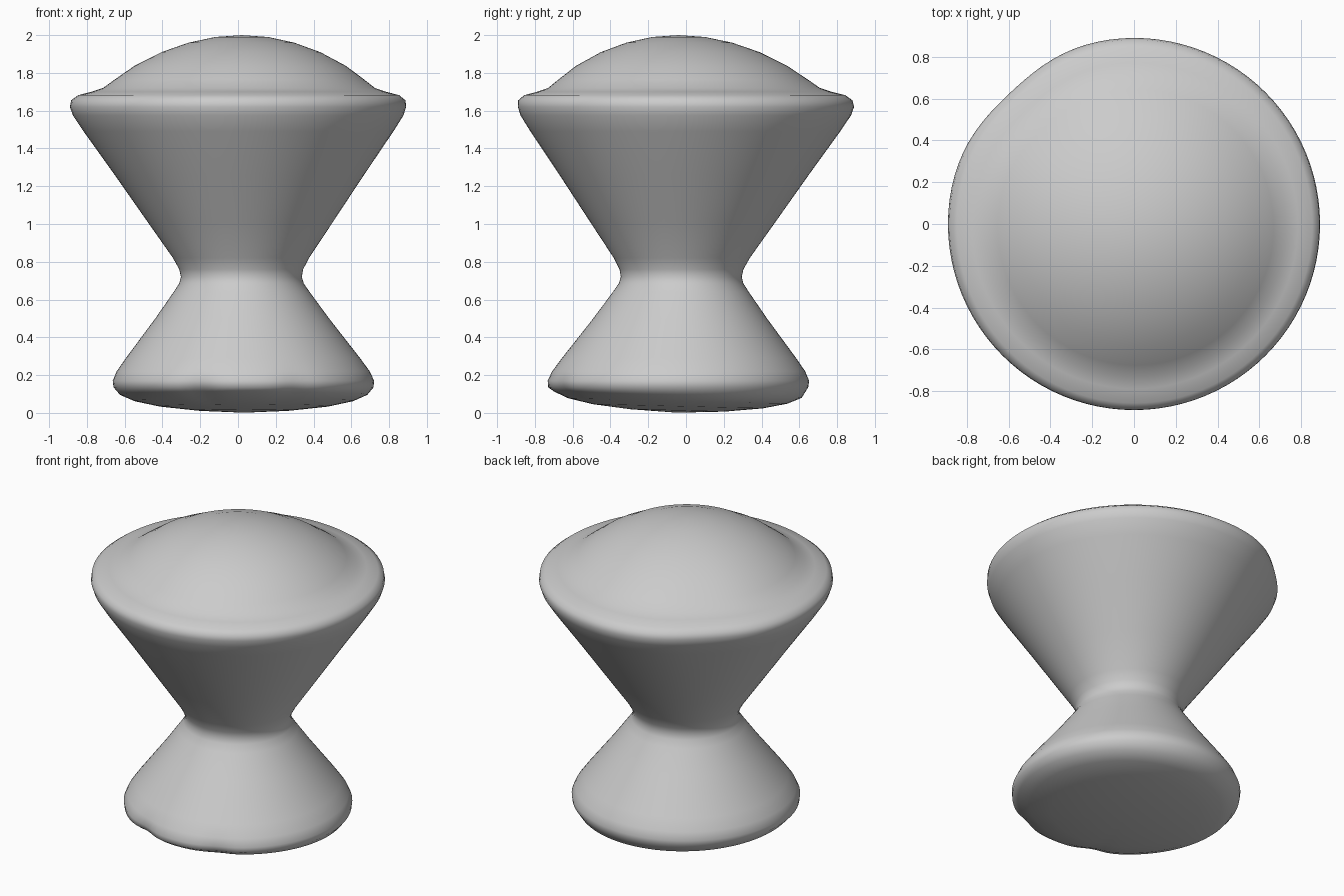
import bpy, bmesh, math
from mathutils import Vector

cube = bpy.data.objects.get("Cube")
if cube:
    bpy.data.objects.remove(cube, do_unlink=True)

SEGMENTS = 96

clay = bpy.data.materials.new("plain grey")
clay.use_nodes = True
clay.diffuse_color = (0.6, 0.6, 0.6, 1)
clay.node_tree.nodes["Principled BSDF"].inputs["Base Color"].default_value = (0.6, 0.6, 0.6, 1)

# Radius and height from the underside up to the crown
profile = [(0.25, 0.012), (0.45, 0.034), (0.58, 0.062), (0.655, 0.095),
           (0.688, 0.135), (0.692, 0.17), (0.67, 0.22), (0.62, 0.29), (0.46, 0.5),
           (0.36, 0.64), (0.33, 0.685), (0.32, 0.72), (0.328, 0.76), (0.36, 0.82),
           (0.49, 1.01), (0.66, 1.26), (0.82, 1.49), (0.875, 1.575), (0.89, 1.62),
           (0.885, 1.655), (0.85, 1.682), (0.78, 1.7), (0.72, 1.72), (0.66, 1.765),
           (0.56, 1.837), (0.42, 1.91), (0.28, 1.96), (0.14, 1.99)]


def centre(z):
    """Axis drifts slightly between base, rim and crown."""
    if z < 1.62:
        t = z / 1.62
        return Vector((0.032 * (1 - t), -0.045 * (1 - t), z))
    t = (z - 1.62) / 0.38
    return Vector((0.02 * t, -0.04 * t, z))


def bump(angle, at, width):
    d = (angle - math.radians(at) + math.pi) % math.tau - math.pi
    return math.exp(-(d / math.radians(width)) ** 2)


def radius(r, z, a):
    """Hand-shaped wobble: two dents in the base edge and a flatter rim corner."""
    low = math.exp(-((z - 0.1) / 0.09) ** 2)
    high = math.exp(-((z - 1.62) / 0.25) ** 2)
    dents = 0.045 * bump(a, 249, 8) + 0.03 * bump(a, 294, 8)
    return r * (1 - low * dents - high * 0.03 * bump(a, 133, 18))


bm = bmesh.new()
rings = []
for r, z in profile:
    ring = []
    for i in range(SEGMENTS):
        a = math.tau * i / SEGMENTS
        rr = radius(r, z, a)
        ring.append(bm.verts.new(centre(z) + Vector((math.cos(a) * rr, math.sin(a) * rr, 0))))
    rings.append(ring)

# Skin the rings and close both ends
for lower, upper in zip(rings, rings[1:]):
    for i in range(SEGMENTS):
        j = (i + 1) % SEGMENTS
        bm.faces.new((lower[i], lower[j], upper[j], upper[i]))
for ring, z in ((rings[0], 0.0), (rings[-1], 2.0)):
    tip = bm.verts.new(centre(z))
    for i in range(SEGMENTS):
        bm.faces.new((ring[i], ring[(i + 1) % SEGMENTS], tip))

# The underside sags toward the back
for v in bm.verts:
    if v.co.z < 0.1:
        v.co.z = max(0, v.co.z - 0.025 * v.co.y)
bmesh.ops.recalc_face_normals(bm, faces=bm.faces)

mesh = bpy.data.meshes.new("pedestal_knob")
bm.to_mesh(mesh)
bm.free()
mesh.materials.append(clay)
knob = bpy.data.objects.new("pedestal_knob", mesh)
bpy.context.collection.objects.link(knob)
for p in mesh.polygons:
    p.use_smooth = True
